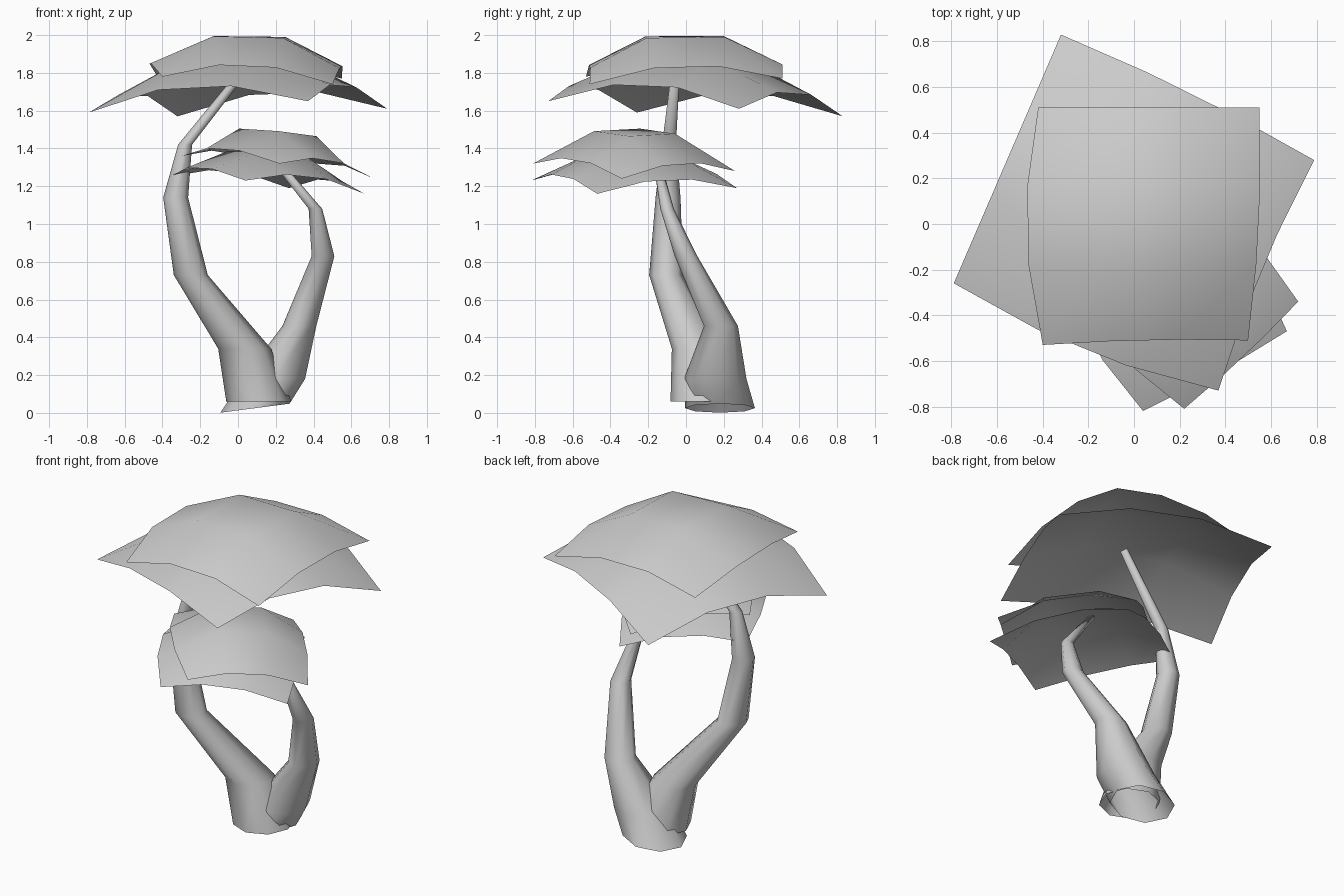
import bpy, bmesh, math
from mathutils import Vector

if "Cube" in bpy.data.objects:
    bpy.data.objects.remove(bpy.data.objects["Cube"])


def finish(name, bm):
    bmesh.ops.recalc_face_normals(bm, faces=bm.faces[:])
    for f in bm.faces:
        f.smooth = True
    me = bpy.data.meshes.new(name)
    bm.to_mesh(me)
    bm.free()
    ob = bpy.data.objects.new(name, me)
    bpy.context.collection.objects.link(ob)
    return ob


def trunk(name, path, base_dir, sides=8):
    """Tapered tube along (x, y, z, radius) points, open at the foot."""
    bm = bmesh.new()
    pts = [Vector(p[:3]) for p in path]
    rings = []
    for i, p in enumerate(pts):
        d = Vector((0, 0, 1))
        if i == 0:
            d = Vector(base_dir).normalized()
        elif i == len(pts) - 1:
            d = (p - pts[i - 1]).normalized()
        u = Vector((0, 1, 0)).cross(d).normalized()
        v = d.cross(u)
        r = path[i][3]
        rings.append([bm.verts.new(p + r * (math.cos(a) * u + math.sin(a) * v))
                      for a in (math.tau * k / sides for k in range(sides))])
    for a, b in zip(rings, rings[1:]):
        for k in range(sides):
            n = (k + 1) % sides
            bm.faces.new((a[k], a[n], b[n], b[k]))
    bm.faces.new(rings[-1])
    return finish(name, bm)


def canopy(name, corners, edge_rise, crown_rise, bulge, inner=1.2):
    """Thin four-cornered leaf sheet of 3 x 3 quads, domed in the middle.
    bulge pushes the four edges outward, in the order of the corners."""
    bm = bmesh.new()
    c = [Vector(p) for p in corners]
    mid = sum(c, Vector()) / 4
    grid = []
    for j in range(4):
        row = []
        for i in range(4):
            p = c[0].lerp(c[1], i / 3).lerp(c[3].lerp(c[2], i / 3), j / 3)
            sides = [k for k, on in enumerate((j == 0, i == 3, j == 3, i == 0)) if on]
            if not sides:
                q = mid + (p - mid) * inner
                p = Vector((q.x, q.y, p.z + crown_rise))
            elif len(sides) == 1:
                k = sides[0]
                e = c[(k + 1) % 4] - c[k]
                out = Vector((e.y, -e.x, 0)).normalized()
                p = p + out * bulge[k] + Vector((0, 0, edge_rise))
            row.append(bm.verts.new(p))
        grid.append(row)
    for j in range(3):
        for i in range(3):
            bm.faces.new((grid[j][i], grid[j][i + 1],
                          grid[j + 1][i + 1], grid[j + 1][i]))
    ob = finish(name, bm)
    if ob.data.polygons[4].normal.z < 0:
        ob.data.flip_normals()
    return ob


# Two bent trunks sharing one foot
trunk("tall_trunk", [(.11, .09, .06, .172), (.035, .065, .34, .14),
                     (-.25, -.105, .73, .09), (-.33, -.095, 1.14, .066),
                     (-.28, -.09, 1.42, .037), (.03, -.055, 1.81, .022)], (0, 0, 1))
trunk("short_trunk", [(.09, .18, .025, .185), (.19, .155, .18, .165),
                      (.325, .185, .46, .09), (.45, 0, .83, .06),
                      (.41, -.10, 1.08, .036), (.18, -.16, 1.36, .018)], (-.13, 0, 1))

# Large crown over the tall trunk
canopy("large_crown_upper", [(-.40, -.53, 1.78), (.50, -.51, 1.74),
                             (.55, .51, 1.77), (-.42, .51, 1.77)],
       .075, .226, (-.01, .02, 0, .055))
canopy("large_crown_lower", [(-.79, -.26, 1.59), (.37, -.73, 1.65),
                             (.79, .28, 1.61), (-.32, .83, 1.57)],
       .10, .26, (.05, -.025, .02, 0))

# Small crown over the short trunk
canopy("small_crown_upper", [(.22, -.81, 1.32), (.72, -.34, 1.24),
                             (.20, .26, 1.28), (-.30, -.20, 1.36)],
       .055, .185, (.01, .025, .01, .05))
canopy("small_crown_lower", [(.04, -.82, 1.23), (.67, -.47, 1.16),
                             (.27, .27, 1.19), (-.36, -.08, 1.25)],
       .055, .165, (.01, .02, .01, .05))
